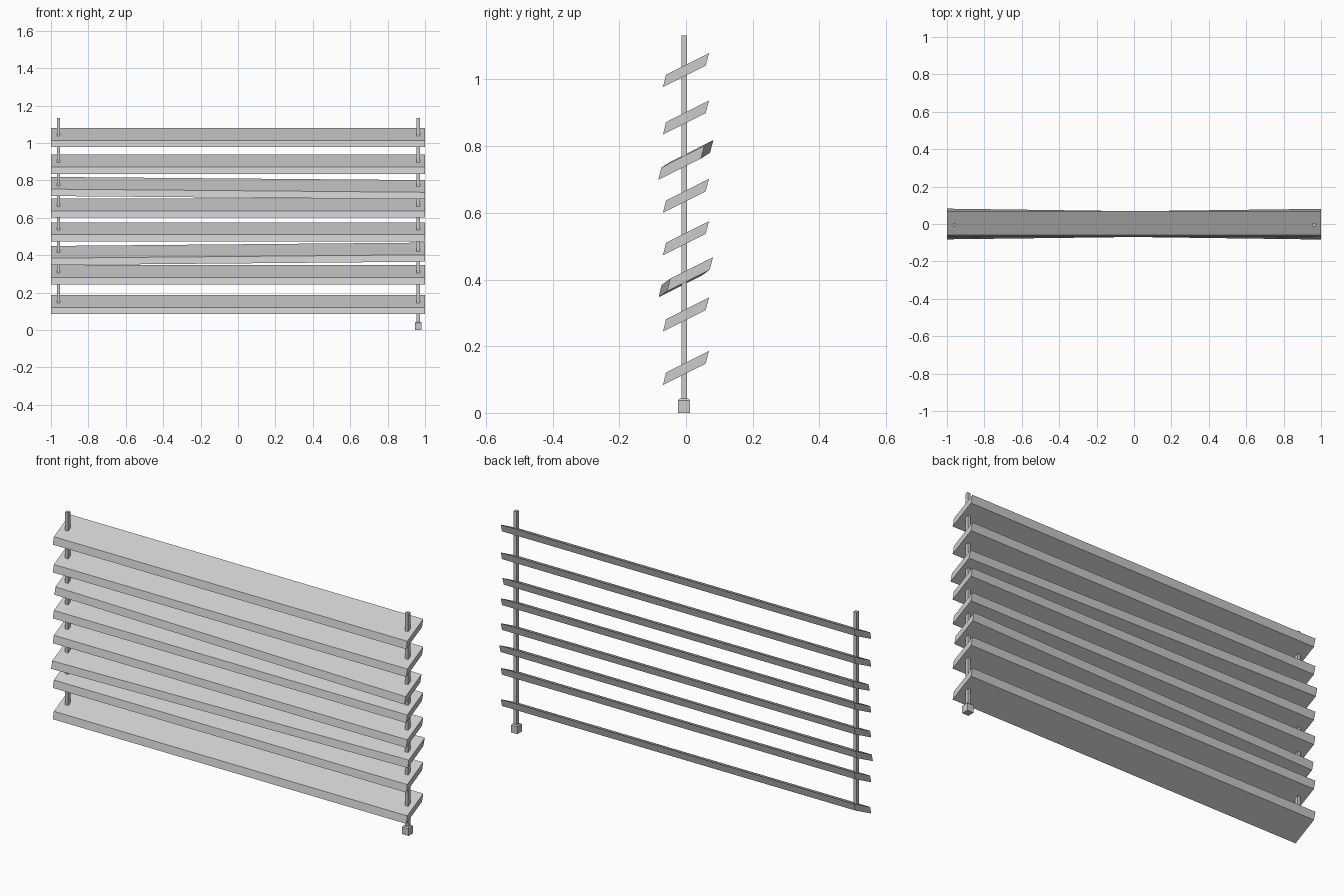
import bpy
import bmesh

if "Cube" in bpy.data.objects:
    bpy.data.objects.remove(bpy.data.objects["Cube"])

# Sheared slat cross-section (y, z) around its centre
PROFILE = [(-0.069, -0.051), (0.059, 0.013), (0.069, 0.051), (-0.060, -0.014)]
POLE_Y = -0.005


def loft(name, rings):
    """Closed solid through rings of equal point count."""
    bm = bmesh.new()
    rows = [[bm.verts.new(p) for p in ring] for ring in rings]
    n = len(rows[0])
    for a, b in zip(rows, rows[1:]):
        for i in range(n):
            j = (i + 1) % n
            bm.faces.new((a[i], a[j], b[j], b[i]))
    bm.faces.new(rows[0][::-1])
    bm.faces.new(rows[-1])
    bmesh.ops.recalc_face_normals(bm, faces=bm.faces)
    mesh = bpy.data.meshes.new(name)
    bm.to_mesh(mesh)
    bm.free()
    obj = bpy.data.objects.new(name, mesh)
    bpy.context.collection.objects.link(obj)
    return obj


def square(x, y, z, h):
    return [(x - h, y - h, z), (x + h, y - h, z), (x + h, y + h, z), (x - h, y + h, z)]


def slat(name, left, right):
    """Slat between end centres given as (y, z)."""
    loft(name, [[(x, c[0] + y, c[1] + z) for y, z in PROFILE]
                for x, c in ((-1, left), (1, right))])


# Slats: six level ones and two hanging slightly crooked
ends = [((0, z), (0, z)) for z in (0.135, 0.295, 0.524, 0.651, 0.886, 1.028)]
ends.append(((-0.013, 0.398), (0.012, 0.416)))
ends.append(((0.013, 0.767), (-0.014, 0.750)))
for i, (left, right) in enumerate(sorted(ends, key=lambda e: e[0][1])):
    slat(f"slat_{i + 1}", left, right)

# Cords threaded through the slats; the left one ends inside the bottom slat
for name, x, bottom in (("left_cord", -0.96, 0.13), ("right_cord", 0.964, 0.03)):
    loft(name, [square(x, POLE_Y, z, 0.0085) for z in (bottom, 1.132)])

# Pull weight at the end of the right cord
loft("pull_weight", [square(0.964, POLE_Y - 0.001, z, h)
                     for z, h in ((0, 0.018), (0.037, 0.018), (0.043, 0.013))])
